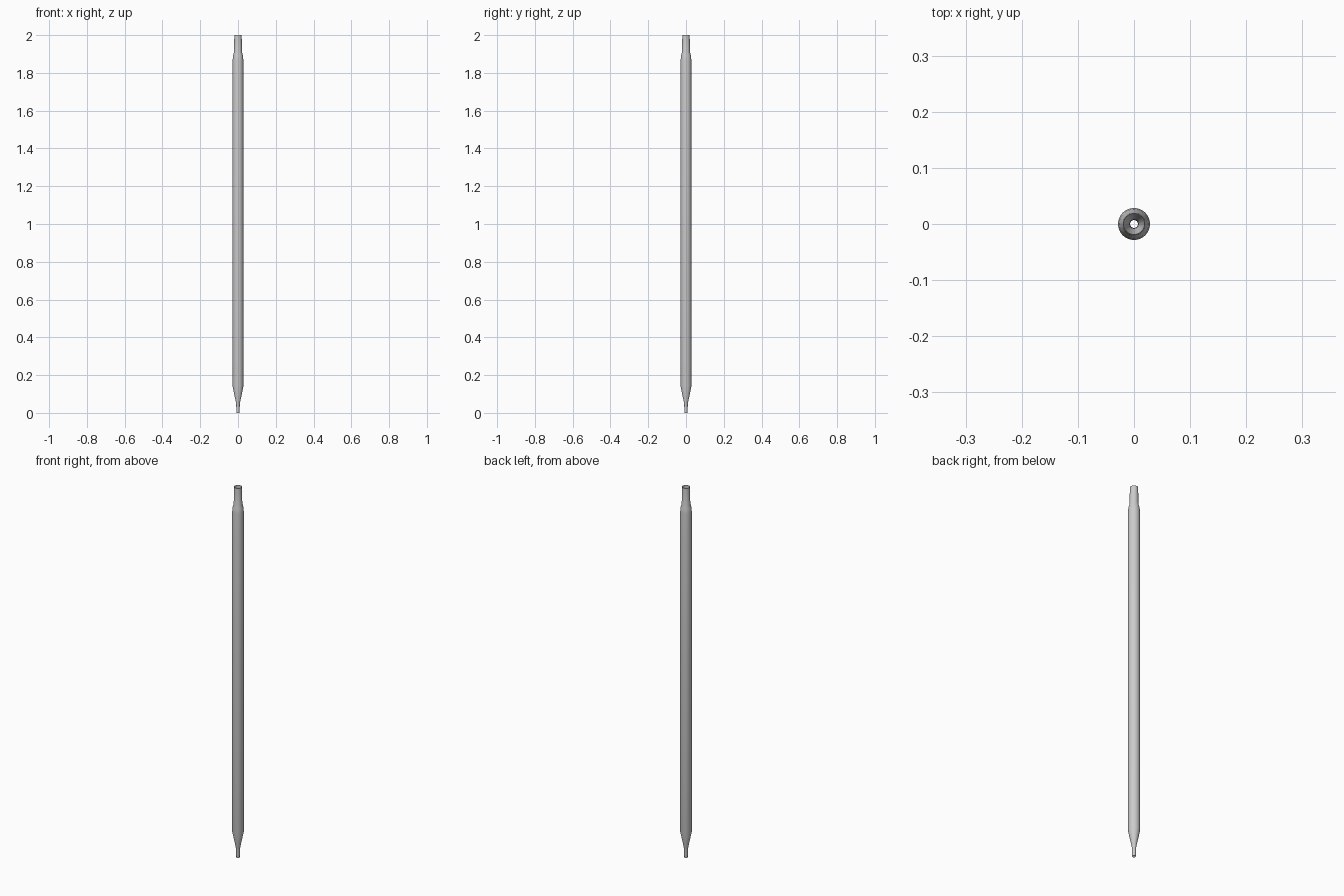
import bpy, bmesh, math

if "Cube" in bpy.data.objects:
    bpy.data.objects.remove(bpy.data.objects["Cube"])

SIDES = 32
WALL = 0.0015

# Outer profile of the hollow tube: (radius, height)
outer = [(0.0085, 0.0), (0.0095, 0.045), (0.012, 0.06), (0.0285, 0.14),
         (0.0285, 1.865), (0.0265, 1.89), (0.021, 1.91), (0.0195, 2.0)]
# Inner wall runs back down so both ends stay open
inner = [(r - WALL, z) for r, z in reversed(outer)]
profile = outer + inner

# Revolve the closed profile
bm = bmesh.new()
rings = []
for r, z in profile:
    rings.append([bm.verts.new((r * math.cos(2 * math.pi * i / SIDES),
                                r * math.sin(2 * math.pi * i / SIDES), z))
                  for i in range(SIDES)])
for k, low in enumerate(rings):
    high = rings[(k + 1) % len(rings)]
    for i in range(SIDES):
        j = (i + 1) % SIDES
        bm.faces.new((low[i], low[j], high[j], high[i]))
bmesh.ops.recalc_face_normals(bm, faces=bm.faces)

mesh = bpy.data.meshes.new("hollow_tube")
bm.to_mesh(mesh)
bm.free()
tube = bpy.data.objects.new("hollow_tube", mesh)
bpy.context.collection.objects.link(tube)

# Smooth round walls, crisp rims
bpy.context.view_layer.objects.active = tube
tube.select_set(True)
bpy.ops.object.shade_smooth_by_angle(angle=math.radians(30))
